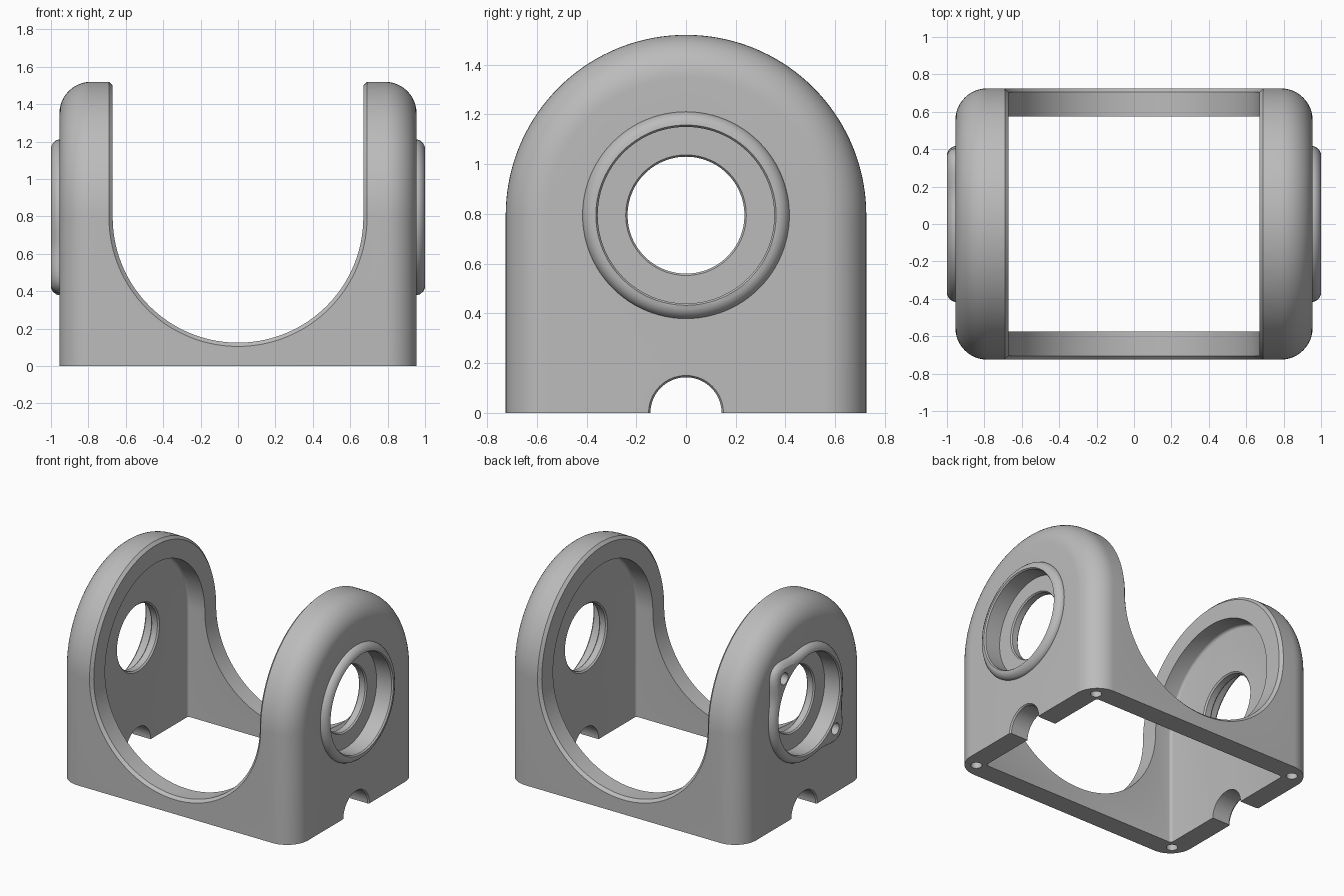
import bpy, bmesh
from math import sin, cos, pi, exp, radians
from mathutils import Vector

if "Cube" in bpy.data.objects:
    bpy.data.objects.remove(bpy.data.objects["Cube"], do_unlink=True)

HALF_X, HALF_Y, AXIS_Z = 0.955, 0.725, 0.795
WALL, FILLET, CUT_R, CHAMFER = 0.15, 0.17, 0.67, 0.02

grey = bpy.data.materials.new("plain grey")
grey.use_nodes = True
grey.diffuse_color = (0.5, 0.5, 0.5, 1)
grey.node_tree.nodes["Principled BSDF"].inputs["Base Color"].default_value = (0.5, 0.5, 0.5, 1)


def loft(name, rings, closed=False):
    """Skin a list of point rings; cap the ends unless the loft is a loop."""
    bm = bmesh.new()
    loops = [[bm.verts.new(p) for p in ring] for ring in rings]
    pairs = list(zip(loops, loops[1:]))
    if closed:
        pairs.append((loops[-1], loops[0]))
    else:
        bm.faces.new(loops[0])
        bm.faces.new(loops[-1])
    n = len(loops[0])
    for a, b in pairs:
        for i in range(n):
            j = (i + 1) % n
            bm.faces.new((a[i], a[j], b[j], b[i]))
    bmesh.ops.recalc_face_normals(bm, faces=bm.faces)
    mesh = bpy.data.meshes.new(name)
    bm.to_mesh(mesh)
    bm.free()
    mesh.materials.append(grey)
    obj = bpy.data.objects.new(name, mesh)
    bpy.context.collection.objects.link(obj)
    return obj


def arched_block(name, hx, hy, base, r, steps):
    """Arch profile along x, with rounded edges at both ends."""
    half = [(hx - r + r * sin(pi / 2 * k / steps), r * (1 - cos(pi / 2 * k / steps)))
            for k in range(steps + 1)]
    stations = [(-x, d) for x, d in reversed(half)] + half
    rings = []
    for x, d in stations:
        w = hy - d
        arch = [(x, w * cos(pi * i / 72), AXIS_Z + w * sin(pi * i / 72)) for i in range(73)]
        rings.append([(x, w, base)] + arch + [(x, -w, base)])
    return loft(name, rings)


def turned(name, side, profile, y=0, z=AXIS_Z, ears=False, n=96):
    """Round part along x from (x, radius) pairs, optionally with two screw ears."""
    def radius(r, a):
        if not ears:
            return r
        off = min(abs((a - pi / 4 + pi / 2) % pi - pi / 2), pi)
        return r + 0.115 * exp(-(off / 0.28) ** 2)
    rings = []
    for x, r in profile:
        angles = [2 * pi * i / n for i in range(n)]
        rings.append([(side * x, y + radius(r, a) * cos(a), z + radius(r, a) * sin(a))
                      for a in angles])
    return loft(name, rings)


def combine(target, tool, operation="DIFFERENCE"):
    mod = target.modifiers.new(tool.name, "BOOLEAN")
    mod.operation, mod.solver, mod.object = operation, "EXACT", tool
    bpy.context.view_layer.objects.active = target
    bpy.ops.object.modifier_apply(modifier=mod.name)
    bpy.data.objects.remove(tool, do_unlink=True)


# Outer shell, hollowed from below
bracket = arched_block("yoke_bracket", HALF_X, HALF_Y, 0, FILLET, 12)
combine(bracket, arched_block("pocket", HALF_X - WALL, HALF_Y - WALL, -0.1, 0.02, 4))

# U-shaped opening from front to back
arc = [(CUT_R * cos(pi + pi * i / 72), AXIS_Z + CUT_R * sin(pi + pi * i / 72)) for i in range(73)]
outline = [(-CUT_R, 2)] + arc + [(CUT_R, 2)]
combine(bracket, loft("opening", [[(x, y, z) for x, z in outline] for y in (-1, 1)]))

# Chamfer that follows the whole edge of the opening
path = []
for s in (1, -1):
    for i in range(72):
        a = pi + pi * i / 72
        p = Vector((s * CUT_R * cos(a), -s * HALF_Y, AXIS_Z + CUT_R * sin(a)))
        path.append((p, Vector((0, -s, 0)), Vector((-s * cos(a), 0, -sin(a)))))
    for i in range(72):
        a = pi * i / 72
        out = Vector((0, -s * cos(a), sin(a)))
        p = Vector((s * CUT_R, 0, AXIS_Z)) + HALF_Y * out
        path.append((p, out, Vector((-s, 0, 0))))
wedge = []
for p, out, inward in path:
    e = 0.01
    wedge.append([p - (CHAMFER + e) * out + e * inward,
                  p - (CHAMFER + e) * inward + e * out,
                  p + 2 * e * (out + inward)])
combine(bracket, loft("edge_chamfer", wedge, closed=True))

# Bearing bosses: plain on the left, with screw ears on the right
BOSS = [(0.9, 0.416), (0.96, 0.416), (0.975, 0.41), (0.99, 0.396), (1.0, 0.376)]
for side in (1, -1):
    combine(bracket, turned("boss", side, BOSS, ears=side < 0), "UNION")

# Stepped bores and cable notches in both side walls
for side in (1, -1):
    combine(bracket, turned("bearing_seat", side,
                            [(0.87, 0.355), (0.99, 0.355), (1.01, 0.37), (1.1, 0.37)]))
    combine(bracket, turned("through_hole", side,
                            [(0.7, 0.245), (0.805, 0.245), (0.815, 0.235),
                             (0.86, 0.235), (0.88, 0.25), (0.95, 0.25)]))
    combine(bracket, turned("notch", side,
                            [(0.7, 0.143), (0.945, 0.143), (0.965, 0.158), (1.1, 0.158)], z=0))

# Screw holes in the ears
for s in (1, -1):
    combine(bracket, turned("ear_hole", -1, [(0.88, 0.042), (1.1, 0.042)],
                            y=s * 0.295, z=AXIS_Z + s * 0.295, n=24))

# Screw holes under the four corners
for sx in (1, -1):
    for sy in (1, -1):
        ring = [(sx * 0.85 + 0.038 * cos(pi * i / 12), sy * 0.62 + 0.038 * sin(pi * i / 12))
                for i in range(24)]
        combine(bracket, loft("corner_hole", [[(x, y, z) for x, y in ring] for z in (-0.1, 0.25)]))

bpy.ops.object.select_all(action="DESELECT")
bracket.select_set(True)
bpy.context.view_layer.objects.active = bracket
bpy.ops.object.shade_smooth_by_angle(angle=radians(28))
